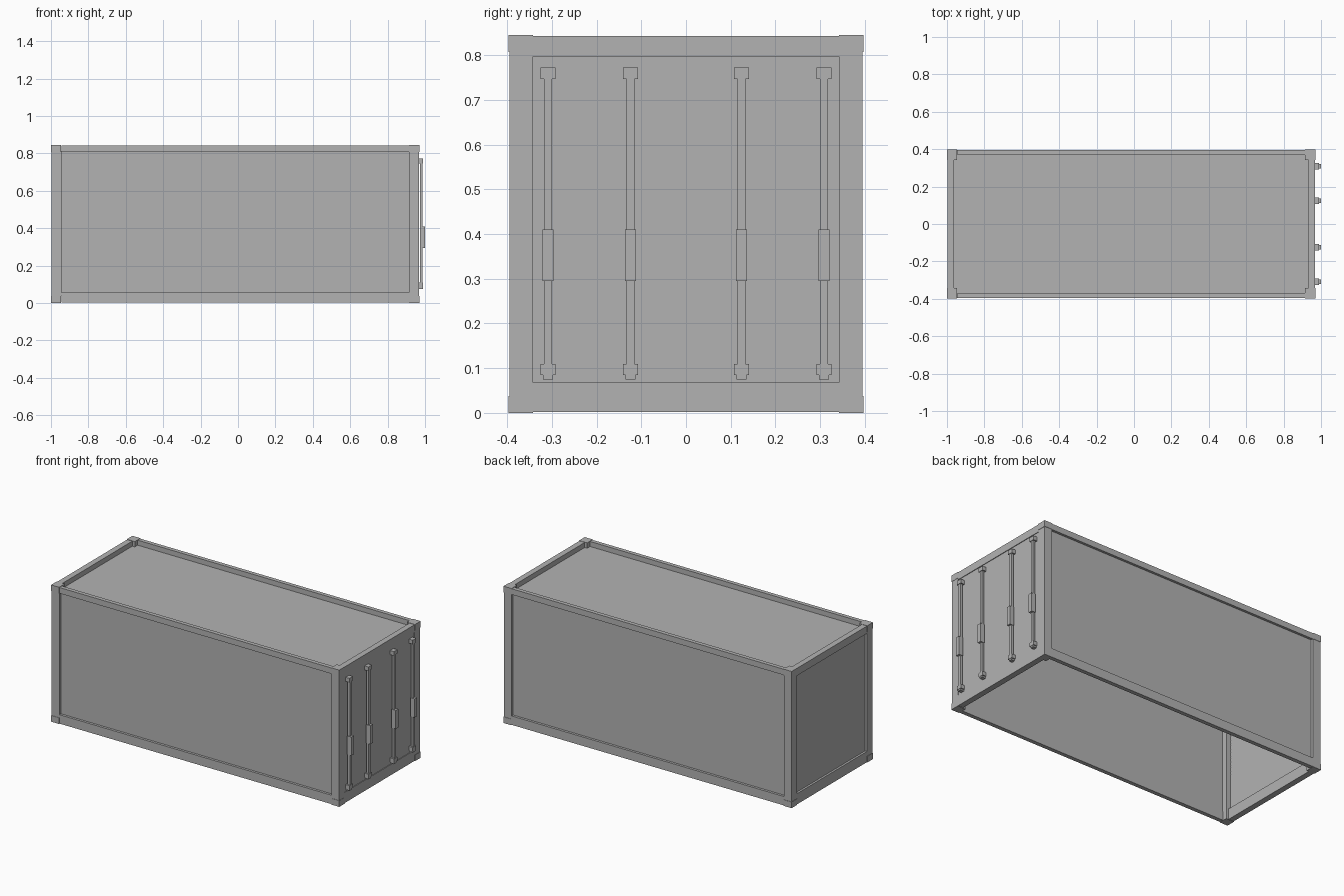
import bpy

default = bpy.data.objects.get("Cube")
if default:
    bpy.data.objects.remove(default, do_unlink=True)

grey = bpy.data.materials.new("container_grey")
grey.use_nodes = True
colour = (0.45, 0.45, 0.45, 1)
grey.diffuse_color = colour
grey.node_tree.nodes["Principled BSDF"].inputs["Base Color"].default_value = colour

BACK, DOOR = -1.0, 0.97      # ends of the body along x
HALF, TOP = 0.397, 0.845     # half width and height
POST, LIP = 0.055, 0.002     # post size and casting overhang


def box(name, x, y, z):
    """Flat-shaded box from (low, high) ranges."""
    bpy.ops.mesh.primitive_cube_add(size=1)
    ob = bpy.context.object
    ob.name = name
    ob.location = [sum(r) / 2 for r in (x, y, z)]
    ob.scale = [abs(r[1] - r[0]) for r in (x, y, z)]
    ob.data.materials.append(grey)
    return ob


# Corner posts with slightly larger castings at both ends
for end, ex, sx in (("back", BACK, 1), ("door", DOOR, -1)):
    for side, sy in (("left", 1), ("right", -1)):
        px = (ex + sx * LIP, ex + sx * POST)
        py = (sy * (HALF - LIP), sy * (HALF - POST))
        box(f"{end}_{side}_post", px, py, (0.038, TOP - 0.038))
        for level, z in (("bottom", (0, 0.038)), ("top", (TOP - 0.038, TOP))):
            box(f"{end}_{side}_{level}_casting", (ex, ex + sx * POST),
                (sy * HALF, sy * (HALF - POST)), z)

# Side rails and recessed side walls
length = (BACK + POST, DOOR - POST)
for side, sy in (("left", 1), ("right", -1)):
    y = (sy * (HALF - LIP), sy * 0.37)
    box(f"{side}_bottom_rail", length, y, (LIP, 0.057))
    box(f"{side}_top_rail", length, y, (0.807, TOP - LIP))
    box(f"{side}_wall", length, (sy * 0.38, sy * 0.374), (0.05, 0.81))

# End rails, recessed back wall and nearly flush doors
width = (-HALF + POST, HALF - POST)
for end, ex, sx, recess in (("back", BACK, 1, 0.015), ("door", DOOR, -1, 0.006)):
    x = (ex + sx * LIP, ex + sx * 0.038)
    box(f"{end}_bottom_rail", x, width, (LIP, 0.068))
    box(f"{end}_top_rail", x, width, (0.797, TOP - LIP))
    box(f"{end}_panel", (ex + sx * recess, ex + sx * (recess + 0.008)),
        width, (0.06, 0.80))

# Sunken roof; the underside stays open
box("roof", (BACK + 0.03, DOOR - 0.03), (-0.372, 0.372), (0.806, 0.812))

# Door locking bars with brackets and handles
for i, y in enumerate((-0.309, -0.124, 0.124, 0.309), 1):
    def part(name, x, half, z):
        box(f"{name}_{i}", x, (y - half, y + half), z)

    part("lock_bar", (0.972, 0.987), 0.009, (0.085, 0.75))
    part("top_bracket", (0.96, 0.99), 0.017, (0.747, 0.772))
    part("bottom_bracket", (0.96, 0.99), 0.017, (0.085, 0.109))
    part("bar_foot", (0.96, 0.988), 0.011, (0.075, 0.085))
    part("handle", (0.972, 1.0), 0.0125, (0.295, 0.41))
